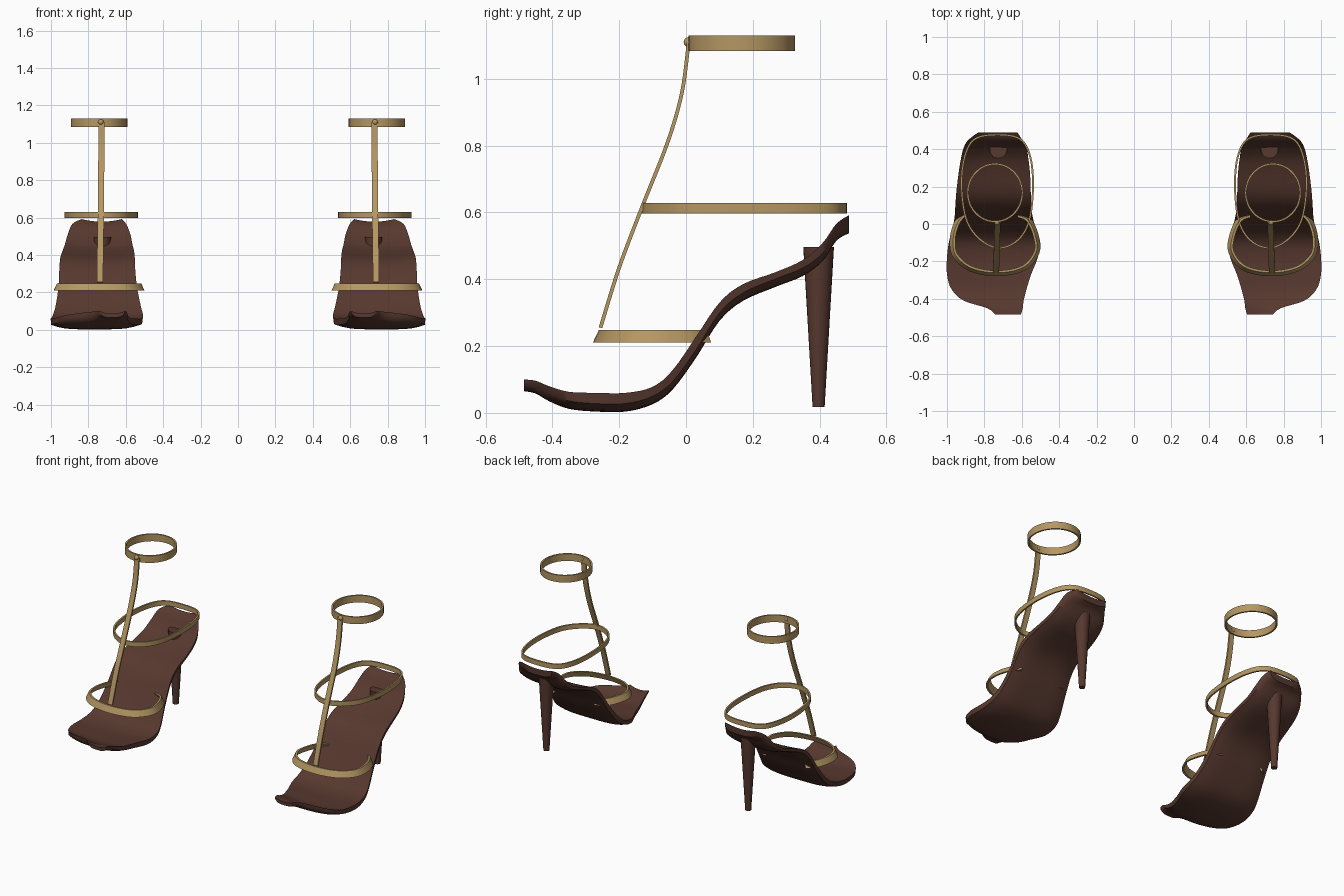
import bpy, bmesh, math
from mathutils import Vector

if "Cube" in bpy.data.objects:
    bpy.data.objects.remove(bpy.data.objects["Cube"])


def material(name, rgb):
    m = bpy.data.materials.new(name)
    m.diffuse_color = (*rgb, 1)
    m.use_nodes = True
    m.node_tree.nodes["Principled BSDF"].inputs["Base Color"].default_value = m.diffuse_color
    return m


BROWN = material("dark brown leather", (0.095, 0.040, 0.028))
GOLD = material("antique gold", (0.46, 0.31, 0.125))


def spline(pts, steps, closed=False):
    """Catmull-Rom points through tuples of any length."""
    n, out = len(pts), []
    for i in range(n if closed else n - 1):
        def get(k):
            return pts[k % n] if closed else pts[max(0, min(n - 1, k))]
        a, b, c, d = (get(i + k) for k in (-1, 0, 1, 2))
        for s in range(steps):
            t = s / steps
            out.append(tuple(0.5 * (2 * q + (r - p) * t + (2 * p - 5 * q + 4 * r - w) * t * t
                                    + (3 * q - p - 3 * r + w) * t ** 3)
                             for p, q, r, w in zip(a, b, c, d)))
    if not closed:
        out.append(tuple(pts[-1]))
    return out


def loft(bm, sections, closed=False):
    """Skin closed loops of equal length; cap the ends if open."""
    rows = [[bm.verts.new(p) for p in s] for s in sections]
    m = len(rows[0])
    for i in range(len(rows) if closed else len(rows) - 1):
        a, b = rows[i], rows[(i + 1) % len(rows)]
        for j in range(m):
            k = (j + 1) % m
            bm.faces.new((a[j], a[k], b[k], b[j]))
    if not closed:
        bm.faces.new(rows[0])
        bm.faces.new(rows[-1])


def finish(bm, name, mat, angle=40):
    """Make the object and mirror it to the other shoe."""
    bmesh.ops.recalc_face_normals(bm, faces=bm.faces)
    me = bpy.data.meshes.new(name)
    bm.to_mesh(me)
    bm.free()
    me.materials.append(mat)
    ob = bpy.data.objects.new(name, me)
    bpy.context.collection.objects.link(ob)
    bpy.ops.object.select_all(action='DESELECT')
    ob.select_set(True)
    bpy.context.view_layer.objects.active = ob
    bpy.ops.object.shade_smooth_by_angle(angle=math.radians(angle))
    ob.modifiers.new("other shoe", 'MIRROR').use_mirror_merge = False
    return ob


def ribbon(name, pts, across, thick=0.010, flare=0.0, closed=False, steps=6):
    """Flat strap along a path; across is the half-width vector."""
    path = [Vector(p) for p in spline(pts, steps, closed)]
    across, n, sections = Vector(across), len(path), []
    for i, p in enumerate(path):
        a = path[(i - 1) % n] if closed else path[max(i - 1, 0)]
        b = path[(i + 1) % n] if closed else path[min(i + 1, n - 1)]
        out = (b - a).cross(across).normalized()
        w, t = across - out * flare, out * thick / 2
        sections.append([p - w - t, p - w + t, p + w + t, p + w - t])
    bm = bmesh.new()
    loft(bm, sections, closed)
    return finish(bm, name, GOLD)


# Sole: stations of y, inner x, outer x, underside z, upper z
stations = [
    (-0.485, 0.605, 0.740, 0.065, 0.100),
    (-0.45, 0.595, 0.785, 0.058, 0.096),
    (-0.41, 0.590, 0.910, 0.035, 0.080),
    (-0.35, 0.575, 0.975, 0.012, 0.063),
    (-0.27, 0.550, 1.000, 0.004, 0.060),
    (-0.18, 0.515, 1.000, 0.004, 0.060),
    (-0.10, 0.508, 0.990, 0.026, 0.078),
    (-0.04, 0.520, 0.975, 0.070, 0.128),
    (0.03, 0.540, 0.960, 0.165, 0.228),
    (0.10, 0.550, 0.955, 0.275, 0.330),
    (0.17, 0.552, 0.950, 0.335, 0.385),
    (0.27, 0.556, 0.938, 0.378, 0.422),
    (0.35, 0.565, 0.925, 0.410, 0.458),
    (0.41, 0.575, 0.910, 0.455, 0.510),
    (0.45, 0.598, 0.885, 0.515, 0.566),
    (0.488, 0.622, 0.835, 0.538, 0.592),
]
COLS = 14
sections = []
for y, xi, xo, zb, zt in spline(stations, 4):
    us = [-1 + 2 * k / COLS for k in range(COLS + 1)]
    mid, half = (xi + xo) / 2, (xo - xi) / 2
    # cupped footbed above, rounded underside below
    top = [(mid + half * u, y, zt - 0.014 * (1 - u * u)) for u in us]
    low = [(mid + half * u * 0.985, y, zb + 0.024 * abs(u) ** 4) for u in reversed(us)]
    sections.append(top + low)
bm = bmesh.new()
loft(bm, sections)
finish(bm, "sole", BROWN, 50)

# Tapered stiletto heel, its top breaking through the footbed
bm = bmesh.new()
bmesh.ops.create_cone(bm, cap_ends=True, segments=24, radius1=0.018, radius2=0.046, depth=0.48)
bmesh.ops.translate(bm, verts=bm.verts, vec=(0.725, 0.397, 0.257))
finish(bm, "heel", BROWN)

# Ankle band
ring = [(0.743 + 0.146 * math.cos(math.tau * k / 12), 0.167 + 0.154 * math.sin(math.tau * k / 12), 1.107)
        for k in range(12)]
ribbon("ankle_band", ring, (0, 0, 0.023), closed=True)

# Egg-shaped band around the instep and heel
egg = [(0.73, 0.477), (0.85, 0.455), (0.905, 0.36), (0.922, 0.20), (0.895, 0.02), (0.82, -0.085),
       (0.72, -0.128), (0.62, -0.085), (0.56, 0.02), (0.54, 0.20), (0.555, 0.36), (0.61, 0.455)]
ribbon("instep_band", [(x, y, 0.613) for x, y in egg], (0, 0, 0.0155), closed=True)

# Open toe strap whose ends tuck into the sole
toe = [(0.62, 0.05), (0.565, 0.025), (0.525, -0.06), (0.52, -0.15), (0.59, -0.235), (0.73, -0.264),
       (0.87, -0.24), (0.955, -0.17), (0.97, -0.08), (0.945, 0.01), (0.90, 0.065)]
ribbon("toe_strap", [(x, y, 0.229) for x, y in toe], (0, 0, 0.019), thick=0.012, flare=0.009)

# Long strap joining the three bands
long_path = [(0.738, -0.256, 0.255), (0.736, -0.20, 0.435), (0.733, -0.13, 0.62), (0.732, -0.055, 0.81),
             (0.730, -0.012, 0.96), (0.730, 0.008, 1.11)]
ribbon("front_strap", long_path, (0.0165, 0, 0), thick=0.011)

# Small stud where the strap meets the ankle band
bm = bmesh.new()
bmesh.ops.create_uvsphere(bm, u_segments=12, v_segments=8, radius=0.015)
bmesh.ops.translate(bm, verts=bm.verts, vec=(0.733, 0.008, 1.11))
finish(bm, "ankle_stud", GOLD, 60)
